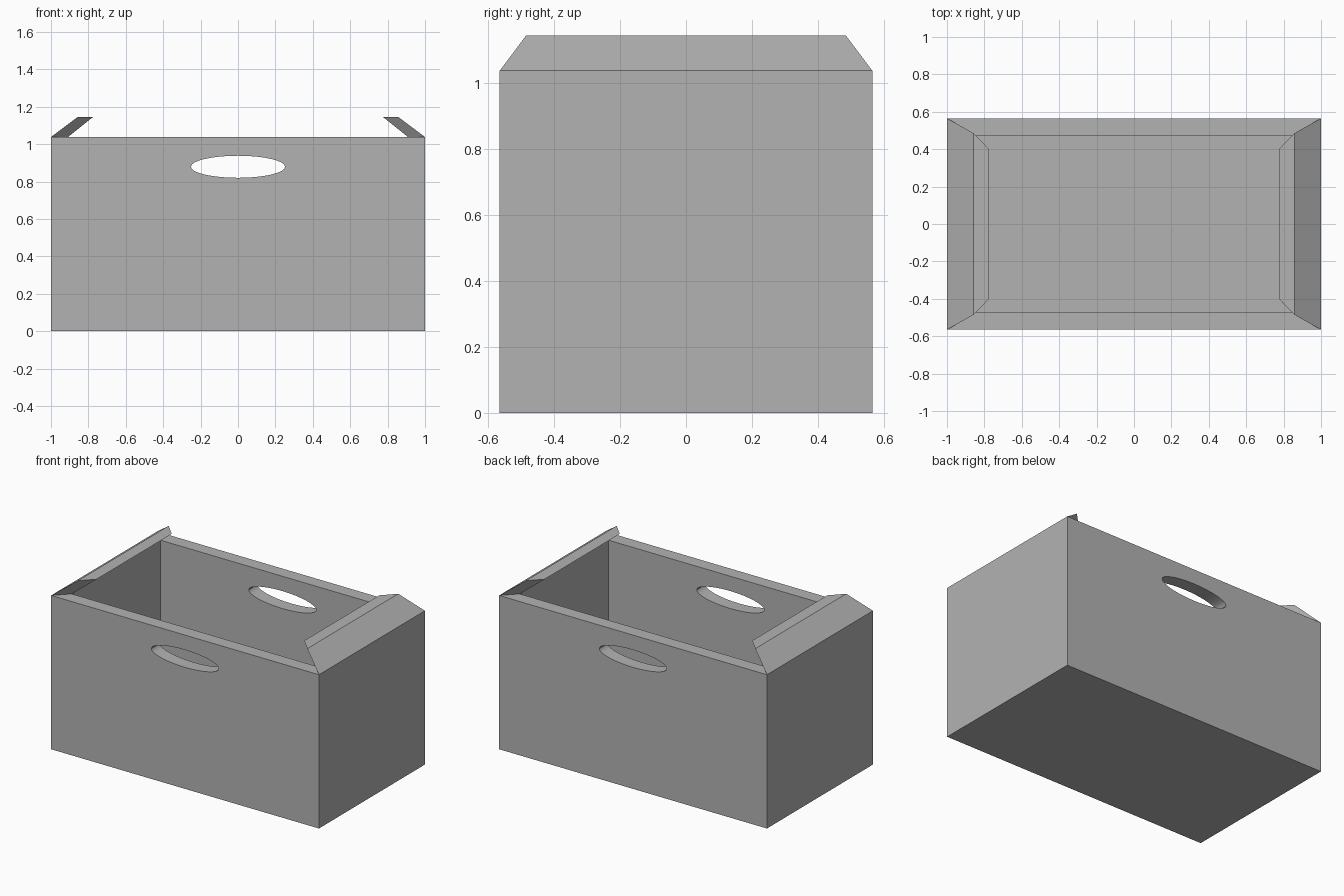
import bpy, bmesh
from math import pi
from mathutils import Matrix

if "Cube" in bpy.data.objects:
    bpy.data.objects.remove(bpy.data.objects["Cube"])

HX, HY, H, T = 1.0, 0.565, 1.038, 0.091   # half length, half width, wall height, thickness

grey = bpy.data.materials.new("dark_grey")
grey.diffuse_color = (0.45, 0.45, 0.45, 1)
grey.use_nodes = True
grey.node_tree.nodes["Principled BSDF"].inputs["Base Color"].default_value = grey.diffuse_color


def make_object(name, bm):
    bmesh.ops.recalc_face_normals(bm, faces=bm.faces)
    mesh = bpy.data.meshes.new(name)
    bm.to_mesh(mesh)
    bm.free()
    mesh.materials.append(grey)
    obj = bpy.data.objects.new(name, mesh)
    bpy.context.collection.objects.link(obj)
    return obj


# Open box: inset the top face and push it down to the floor
bm = bmesh.new()
bmesh.ops.create_cube(bm, size=1)
bmesh.ops.scale(bm, vec=(2 * HX, 2 * HY, H), verts=bm.verts)
bmesh.ops.translate(bm, vec=(0, 0, H / 2), verts=bm.verts)
bm.normal_update()
top = max(bm.faces, key=lambda f: f.calc_center_median().z)
bmesh.ops.inset_region(bm, faces=[top], thickness=T, use_even_offset=True)
result = bmesh.ops.extrude_face_region(bm, geom=[top])
floor_verts = [v for v in result["geom"] if isinstance(v, bmesh.types.BMVert)]
bmesh.ops.translate(bm, vec=(0, 0, T - H), verts=floor_verts)
if top.is_valid:
    bmesh.ops.delete(bm, geom=[top], context='FACES_ONLY')
box = make_object("box_body", bm)

# Oval cutter for the hand holes in the front and back walls
bm = bmesh.new()
bmesh.ops.create_cone(bm, cap_ends=True, segments=32, radius1=1, radius2=1, depth=2)
bmesh.ops.rotate(bm, matrix=Matrix.Rotation(pi / 2, 3, 'X'), verts=bm.verts)
bmesh.ops.scale(bm, vec=(0.252, 1, 0.059), verts=bm.verts)
bmesh.ops.translate(bm, vec=(0, 0, 0.879), verts=bm.verts)
cutter = make_object("hand_hole_cutter", bm)
cutter.hide_render = True

cut = box.modifiers.new("hand_holes", 'BOOLEAN')
cut.operation = 'DIFFERENCE'
cut.solver = 'EXACT'
cut.object = cutter

# Inward-leaning end flaps: (x, half width, z) profile from outer base to inner base
profile = [(HX, HY, H), (0.857, 0.485, 1.145), (0.775, 0.40, 1.145), (HX - T, HY - T, H)]
for side, name in ((-1, "left_flap"), (1, "right_flap")):
    bm = bmesh.new()
    ends = [[bm.verts.new((side * x, s * y, z)) for x, y, z in profile] for s in (-1, 1)]
    for end in ends:
        bm.faces.new(end)
    for i in range(3):
        bm.faces.new((ends[0][i], ends[0][i + 1], ends[1][i + 1], ends[1][i]))
    make_object(name, bm)

# Smooth the oval hole walls, keeping the box edges sharp
bpy.ops.object.select_all(action='DESELECT')
bpy.context.view_layer.objects.active = box
box.select_set(True)
bpy.ops.object.modifier_apply(modifier=cut.name)
bpy.ops.object.shade_smooth_by_angle(angle=0.6)
bpy.data.objects.remove(cutter)
